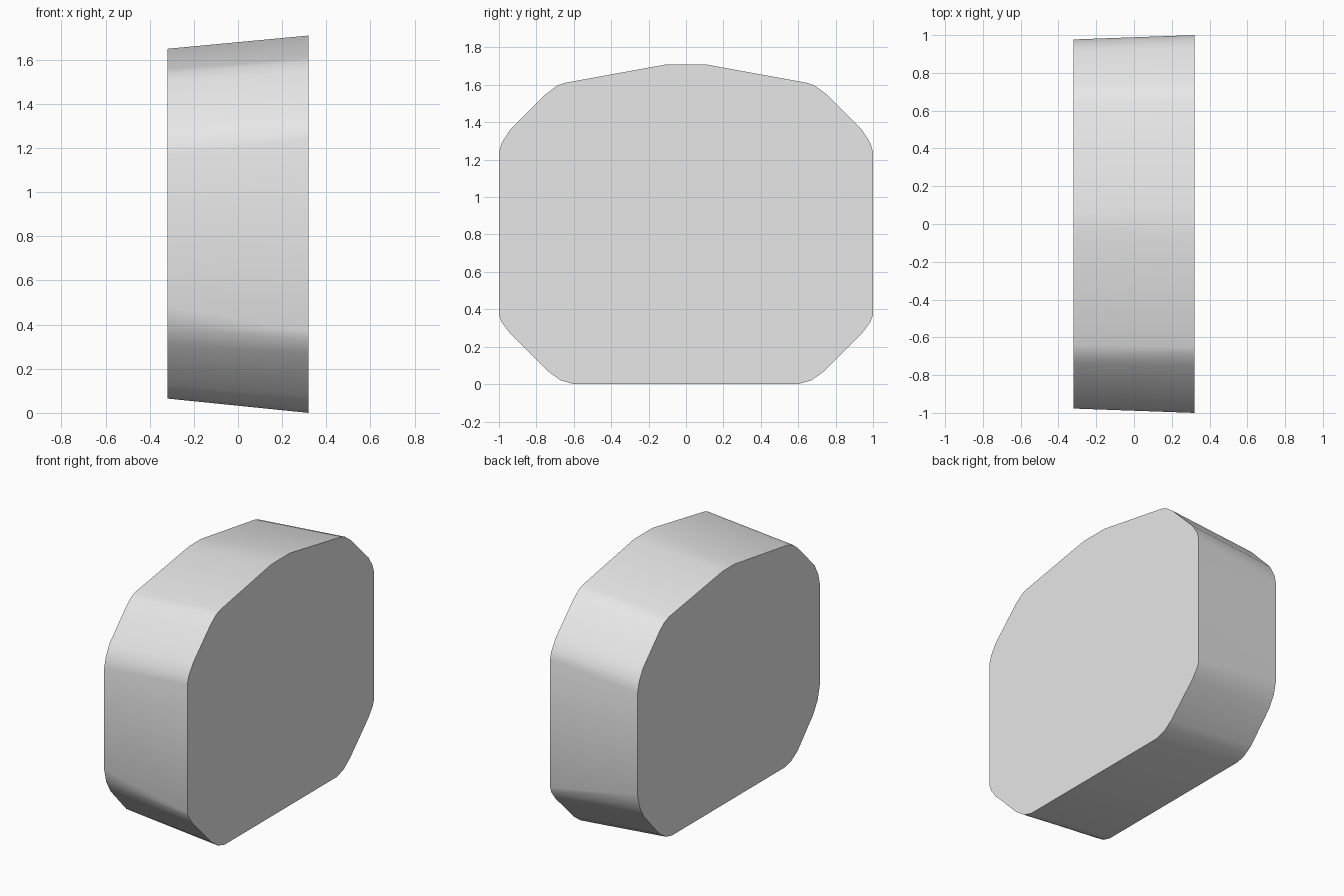
import bpy
import bmesh
import math

cube = bpy.data.objects.get("Cube")
if cube:
    bpy.data.objects.remove(cube, do_unlink=True)

grey = bpy.data.materials.new("light_grey")
grey.use_nodes = True
colour = (0.8, 0.8, 0.8, 1)
grey.diffuse_color = colour
grey.node_tree.nodes["Principled BSDF"].inputs["Base Color"].default_value = colour

# Half outlines (y, z) from bottom to top, for the large and the small end
large_half = [(0.60, 0.0), (0.67, 0.02), (0.74, 0.07), (0.94, 0.27),
              (0.985, 0.33), (1.0, 0.37), (1.0, 1.24), (0.985, 1.29),
              (0.94, 1.36), (0.75, 1.55), (0.69, 1.595), (0.65, 1.61),
              (0.10, 1.71)]
small_half = [(0.61, 0.065), (0.67, 0.08), (0.74, 0.125), (0.91, 0.31),
              (0.955, 0.39), (0.977, 0.48), (0.977, 1.17), (0.96, 1.24),
              (0.92, 1.315), (0.74, 1.50), (0.69, 1.54), (0.64, 1.56),
              (0.06, 1.65)]


def ring(bm, x, half):
    """Closed outline: one side going up, its mirror coming down."""
    outline = half + [(-y, z) for y, z in reversed(half)]
    return [bm.verts.new((x, y, z)) for y, z in outline]


# Tapered block lofted between the two ends
bm = bmesh.new()
left = ring(bm, 0.32, large_half)
right = ring(bm, -0.32, small_half)
caps = [bm.faces.new(left), bm.faces.new(right)]
count = len(left)
for i in range(count):
    j = (i + 1) % count
    bm.faces.new((left[i], left[j], right[j], right[i]))
bmesh.ops.recalc_face_normals(bm, faces=bm.faces)

mesh = bpy.data.meshes.new("tapered_block")
bm.to_mesh(mesh)
bm.free()
mesh.materials.append(grey)
block = bpy.data.objects.new("tapered_block", mesh)
bpy.context.collection.objects.link(block)

# Smooth rim, crisp ends
bpy.ops.object.select_all(action="DESELECT")
block.select_set(True)
bpy.context.view_layer.objects.active = block
bpy.ops.object.shade_smooth_by_angle(angle=math.radians(40))
